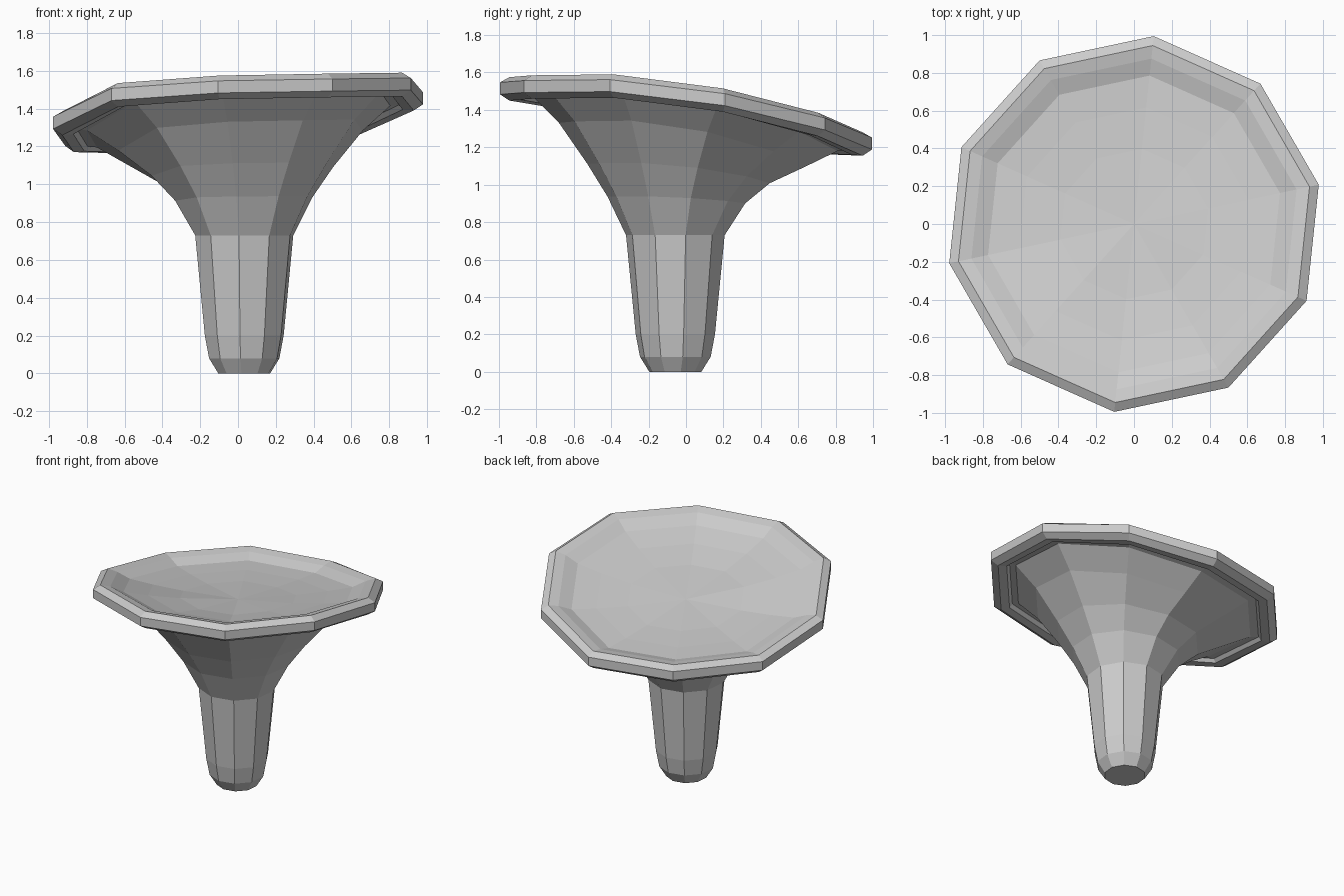
import bpy, bmesh, math

if "Cube" in bpy.data.objects:
    bpy.data.objects.remove(bpy.data.objects["Cube"])

SIDES = 10
# Height offset of the warped rim at each corner, starting at 12 degrees
WARP = [0.072, -0.058, -0.163, -0.158, -0.148, -0.058, 0.092, 0.132, 0.142, 0.147]
RIM_Z = 1.383
BASE_X, BASE_Y = 0.033, -0.057


def loft(name, rings, tip=None):
    """Loft rings of (radius, height, warp amount, offset amount); bottom capped."""
    bm = bmesh.new()
    loops = []
    for r, z, warp, off in rings:
        loop = []
        for i in range(SIDES):
            a = math.radians(12 + 360 * i / SIDES)
            loop.append(bm.verts.new((r * math.cos(a) + off * BASE_X,
                                      r * math.sin(a) + off * BASE_Y,
                                      z + warp * WARP[i])))
        loops.append(loop)
    for lo, hi in zip(loops, loops[1:]):
        for i in range(SIDES):
            j = (i + 1) % SIDES
            bm.faces.new((lo[i], lo[j], hi[j], hi[i]))
    bm.faces.new(loops[0][::-1])
    if tip is not None:
        t = bm.verts.new((0, 0, tip))
        for i in range(SIDES):
            bm.faces.new((loops[-1][i], loops[-1][(i + 1) % SIDES], t))
    bmesh.ops.recalc_face_normals(bm, faces=bm.faces)
    mesh = bpy.data.meshes.new(name)
    bm.to_mesh(mesh)
    bm.free()
    obj = bpy.data.objects.new(name, mesh)
    bpy.context.collection.objects.link(obj)
    return obj


# Tapered stem flowing into a flared underside
stem = [(0.14, 0.0, 0, 1), (0.19, 0.08, 0, 1), (0.213, 0.2, 0, 1), (0.265, 0.73, 0, 1),
        (0.37, 0.92, 0.12, 0.9), (0.49, 1.065, 0.35, 0.7), (0.66, 1.225, 0.8, 0.4)]
# Recessed underside edge and thick bevelled rim
rim = [(0.82, RIM_Z - 0.04, 1, 0.1), (0.87, RIM_Z - 0.035, 1, 0), (0.89, RIM_Z - 0.06, 1, 0),
       (0.95, RIM_Z - 0.065, 1, 0), (1.0, RIM_Z - 0.032, 1, 0),
       (1.0, RIM_Z + 0.032, 1, 0), (0.95, RIM_Z + 0.06, 1, 0)]
# Shallow dish on top
dish = [(0.88, RIM_Z + 0.045, 0.97, 0), (0.79, RIM_Z + 0.005, 0.87, 0),
        (0.62, RIM_Z - 0.02, 0.65, 0), (0.4, RIM_Z - 0.04, 0.4, 0)]

loft("flared_dish_on_stem", stem + rim + dish, tip=RIM_Z - 0.053)
